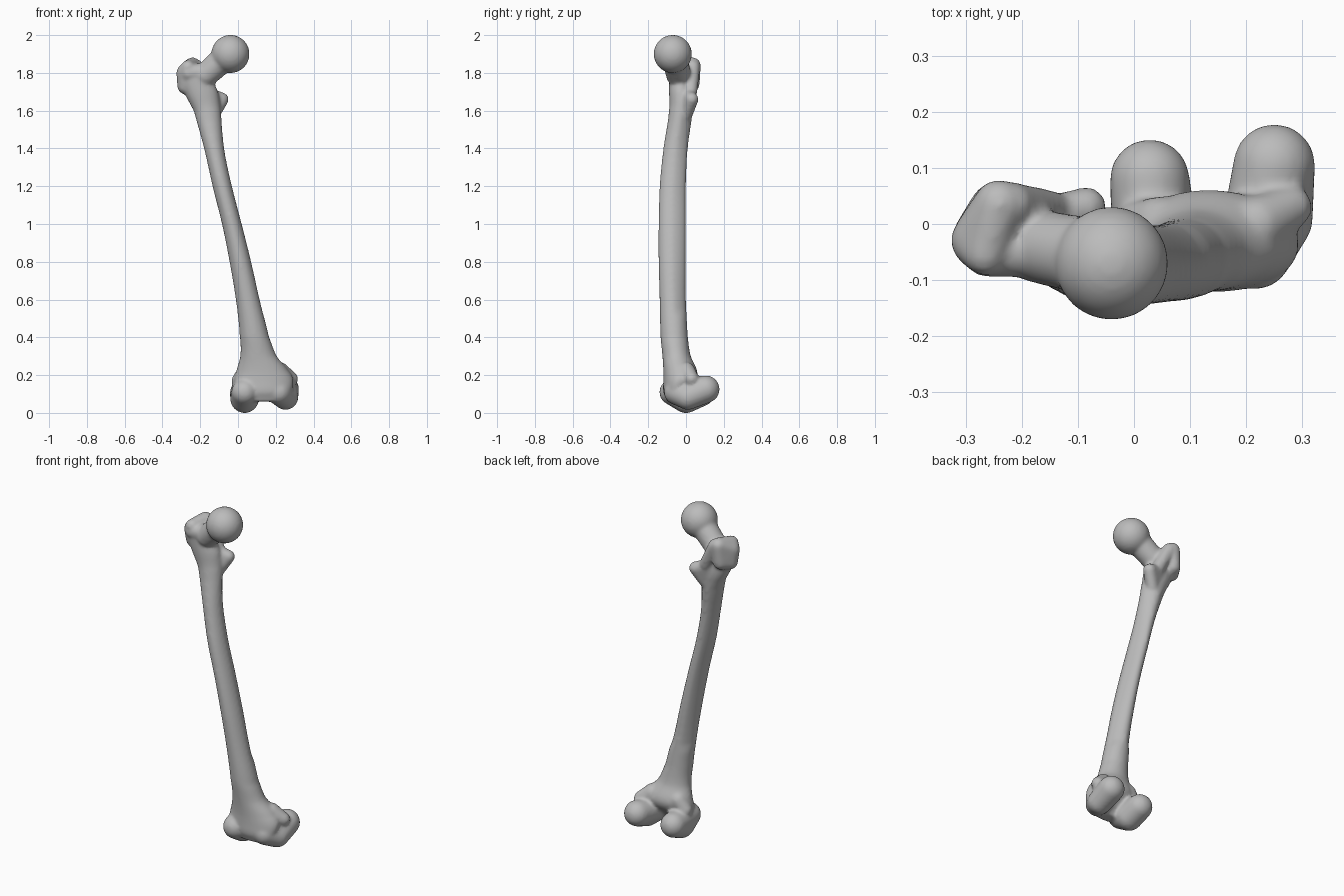
import bpy
import bmesh
import math
from mathutils import Vector

cube = bpy.data.objects.get("Cube")
if cube:
    bpy.data.objects.remove(cube, do_unlink=True)

# Shaft sections from knee to hip: height, right, left, front, back
SECTIONS = [
    (0.06, 0.03, 0.25, -0.10, -0.03),
    (0.11, 0.0, 0.28, -0.12, 0.0),
    (0.17, -0.02, 0.295, -0.12, 0.05),
    (0.22, -0.01, 0.27, -0.12, 0.06),
    (0.3, 0.012, 0.205, -0.125, 0.025),
    (0.4, 0.01, 0.165, -0.135, 0.01),
    (0.6, -0.012, 0.115, -0.14, 0.0),
    (0.8, -0.045, 0.07, -0.145, 0.0),
    (1.0, -0.085, 0.02, -0.145, 0.0),
    (1.2, -0.135, -0.032, -0.14, 0.0),
    (1.4, -0.18, -0.073, -0.12, 0.01),
    (1.6, -0.235, -0.09, -0.09, 0.035),
    (1.7, -0.285, -0.105, -0.09, 0.035),
    (1.78, -0.3, -0.14, -0.09, 0.015),
]

# Rounded masses: each is the hull of balls given as x, y, z, radius
MASSES = {
    "head": [(-0.04, -0.07, 1.9, 0.101)],
    "neck": [(-0.17, -0.04, 1.79, 0.065), (-0.07, -0.06, 1.88, 0.07)],
    "greater_trochanter": [
        (-0.276, -0.03, 1.8, 0.05), (-0.28, -0.02, 1.73, 0.042),
        (-0.265, -0.055, 1.83, 0.037), (-0.24, 0.035, 1.838, 0.044),
        (-0.25, 0.03, 1.74, 0.042),
    ],
    "trochanter_front": [(-0.26, -0.05, 1.8, 0.045), (-0.19, -0.045, 1.8, 0.05)],
    "trochanter_crest": [(-0.22, 0.035, 1.83, 0.04), (-0.15, 0.025, 1.7, 0.035)],
    "lesser_trochanter": [
        (-0.15, 0.01, 1.68, 0.04), (-0.085, 0.03, 1.66, 0.036),
        (-0.13, 0.0, 1.58, 0.035),
    ],
    "outer_condyle": [
        (0.035, -0.072, 0.11, 0.069), (0.035, 0.0, 0.075, 0.076),
        (0.028, 0.08, 0.105, 0.071),
    ],
    "inner_condyle": [
        (0.215, -0.05, 0.11, 0.067), (0.252, 0.01, 0.083, 0.067),
        (0.25, 0.105, 0.125, 0.073),
    ],
    "inner_epicondyle": [(0.28, 0.03, 0.18, 0.038), (0.22, 0.0, 0.22, 0.05)],
    "outer_epicondyle": [(0.005, 0.0, 0.17, 0.04), (0.05, 0.0, 0.22, 0.05)],
}


def smooth_between(a, b, c, d, t):
    """Catmull-Rom blend between sections b and c."""
    return [
        q + 0.5 * t * (r - p + t * (2 * p - 5 * q + 4 * r - s + t * (3 * (q - r) + s - p)))
        for p, q, r, s in zip(a, b, c, d)
    ]


def refine(sections, steps=4):
    result = []
    last = len(sections) - 1
    for i in range(last):
        before = sections[max(i - 1, 0)]
        after = sections[min(i + 2, last)]
        for k in range(steps):
            # Spacing is uneven, so height is kept linear
            t = k / steps
            row = smooth_between(before, sections[i], sections[i + 1], after, t)
            row[0] = sections[i][0] + t * (sections[i + 1][0] - sections[i][0])
            result.append(row)
    result.append(list(sections[last]))
    return result


def add_shaft(bm, sections, sides=32):
    rings = []
    for z, right, left, front, back in refine(sections):
        ring = []
        for i in range(sides):
            angle = math.tau * i / sides
            # Narrow the back of the middle shaft into a ridge
            pinch = 0.25 * max(0.0, math.sin(angle)) if 0.5 < z < 1.6 else 0.0
            x = (right + left) / 2 + (left - right) / 2 * math.cos(angle) * (1 - pinch)
            y = (front + back) / 2 + (back - front) / 2 * math.sin(angle)
            ring.append(bm.verts.new((x, y, z)))
        rings.append(ring)
    for low, high in zip(rings, rings[1:]):
        for i in range(sides):
            j = (i + 1) % sides
            bm.faces.new((low[i], low[j], high[j], high[i]))
    bm.faces.new(rings[0][::-1])
    bm.faces.new(rings[-1])


def ball_directions():
    template = bmesh.new()
    bmesh.ops.create_icosphere(template, subdivisions=4, radius=1)
    directions = [v.co.copy() for v in template.verts]
    template.free()
    return directions


def add_mass(bm, balls, directions):
    points = [
        bm.verts.new(Vector((x, y, z)) + d * radius)
        for x, y, z, radius in balls
        for d in directions
    ]
    bmesh.ops.convex_hull(bm, input=points)
    loose = [v for v in bm.verts if not v.link_faces]
    bmesh.ops.delete(bm, geom=loose, context='VERTS')


# Gather the overlapping parts into one mesh
bm = bmesh.new()
add_shaft(bm, SECTIONS)
directions = ball_directions()
for balls in MASSES.values():
    add_mass(bm, balls, directions)
bmesh.ops.recalc_face_normals(bm, faces=bm.faces[:])
mesh = bpy.data.meshes.new("thigh_bone")
bm.to_mesh(mesh)
bm.free()
bone = bpy.data.objects.new("thigh_bone", mesh)
bpy.context.collection.objects.link(bone)

# Fuse the parts and soften the joints
remesh = bone.modifiers.new("fuse", 'REMESH')
remesh.mode = 'VOXEL'
remesh.voxel_size = 0.009
remesh.use_smooth_shade = True
soften = bone.modifiers.new("soften", 'SMOOTH')
soften.factor = 0.5
soften.iterations = 8

# Bone colour
material = bpy.data.materials.new("bone_grey")
material.use_nodes = True
colour = (0.5, 0.5, 0.5, 1.0)
material.diffuse_color = colour
material.node_tree.nodes["Principled BSDF"].inputs["Base Color"].default_value = colour
mesh.materials.append(material)
for polygon in mesh.polygons:
    polygon.use_smooth = True
